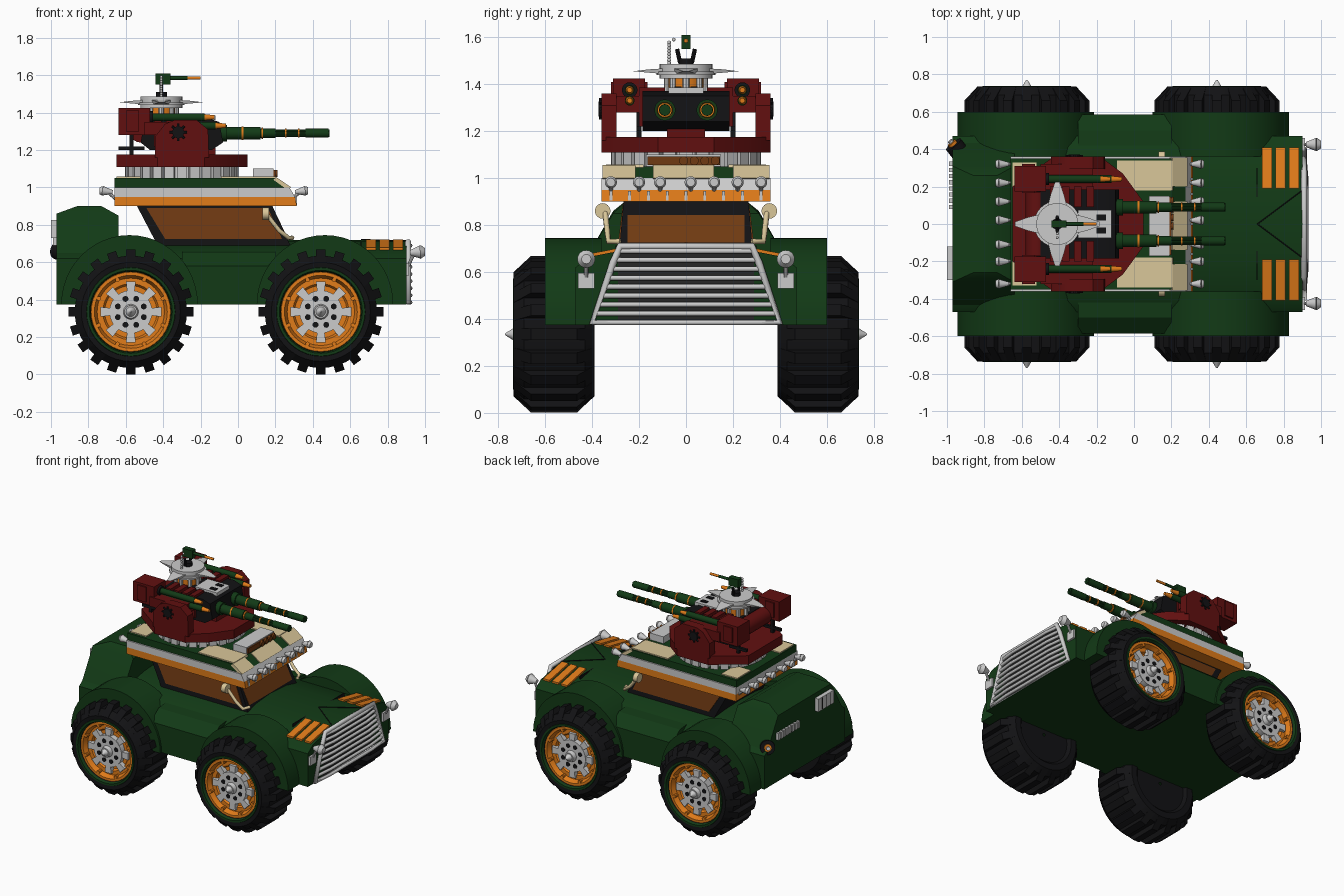
import bpy, bmesh
from math import sin, cos, pi
from mathutils import Vector, Matrix

if "Cube" in bpy.data.objects:
    bpy.data.objects.remove(bpy.data.objects["Cube"])

COL = dict(green=(.006, .042, .008), red=(.12, .005, .005), orange=(.75, .2, .01), brown=(.16, .042, .006),
           black=(.006, .006, .007), beige=(.7, .57, .32), dark=(.02, .02, .02))
MAT = {}
for k, c in COL.items():
    MAT[k] = bpy.data.materials.new(k)
    MAT[k].diffuse_color = (*c, 1)

def finish(name, bm, mat):
    bmesh.ops.recalc_face_normals(bm, faces=bm.faces)
    me = bpy.data.meshes.new(name)
    bm.to_mesh(me)
    bm.free()
    if mat:
        me.materials.append(MAT[mat])
    ob = bpy.data.objects.new(name, me)
    bpy.context.collection.objects.link(ob)
    return ob

def hull(name, pts, mat=None):
    bm = bmesh.new()
    for p in pts:
        bm.verts.new(p)
    r = bmesh.ops.convex_hull(bm, input=bm.verts)
    bmesh.ops.delete(bm, geom=[v for v in bm.verts if not v.link_faces], context='VERTS')
    bmesh.ops.dissolve_limit(bm, angle_limit=.005, verts=bm.verts, edges=bm.edges)
    return finish(name, bm, mat)

def box(name, x, y, z, mat=None):
    return hull(name, [(a, b, c) for a in x for b in y for c in z], mat)

def prism_y(name, xz, y0, y1, mat=None):
    return hull(name, [(x, y, z) for x, z in xz for y in (y0, y1)], mat)

def prism_z(name, xy, z0, z1, mat=None):
    return hull(name, [(x, y * s, z) for x, y in xy for s in (1, -1) for z in (z0, z1)], mat)

def rod(name, a, b, r, mat=None, r2=None, n=18):
    a, b = Vector(a), Vector(b)
    bm = bmesh.new()
    M = Matrix.Translation((a + b) / 2) @ (b - a).to_track_quat('Z', 'Y').to_matrix().to_4x4()
    bmesh.ops.create_cone(bm, cap_ends=True, segments=n, radius1=r, radius2=r if r2 is None else r2,
                          depth=(b - a).length, matrix=M)
    return finish(name, bm, mat)

def ball(name, c, r, mat=None):
    bm = bmesh.new()
    bmesh.ops.create_uvsphere(bm, u_segments=12, v_segments=8, radius=r, matrix=Matrix.Translation(c))
    return finish(name, bm, mat)

def pipe(name, pts, r, mat=None, closed=False):
    cu = bpy.data.curves.new(name, 'CURVE')
    cu.dimensions, cu.bevel_depth, cu.bevel_resolution, cu.use_fill_caps = '3D', r, 2, True
    sp = cu.splines.new('POLY')
    sp.points.add(len(pts) - 1)
    for p, q in zip(sp.points, pts):
        p.co = (*q, 1)
    sp.use_cyclic_u = closed
    if mat:
        cu.materials.append(MAT[mat])
    ob = bpy.data.objects.new(name, cu)
    bpy.context.collection.objects.link(ob)

def lathe(name, prof, cx, cz, s, mat=None, n=40):
    bm = bmesh.new()
    rings = [[bm.verts.new((cx + r * cos(2 * pi * i / n), s * y, cz + r * sin(2 * pi * i / n))) for i in range(n)]
             for y, r in prof]
    for A, B in zip(rings, rings[1:]):
        for i in range(n):
            j = (i + 1) % n
            bm.faces.new((A[i], A[j], B[j], B[i]))
    return finish(name, bm, mat)

# Wheels and fenders
R, CZ = .335, .335
for cx in (-.573, .443):
    for s in (1, -1):
        lathe("tyre", [(.41, .01), (.41, .2), (.39, .22), (.39, .265), (.43, .3), (.69, .3), (.735, .265),
                       (.73, .22), (.69, .21)], cx, CZ, s, "black")
        lathe("tyre_ring", [(.72, .215), (.737, .222), (.737, .236), (.72, .242)], cx, CZ, s, "green")
        lathe("rim", [(.68, .222), (.715, .212), (.715, .195), (.68, .18), (.68, .15), (.665, .14), (.665, .01)],
              cx, CZ, s, "orange")
        rod("hub", (cx, s * .66, CZ), (cx, s * .705, CZ), .115, n=24)
        rod("hub_cap", (cx, s * .7, CZ), (cx, s * .735, CZ), .042, r2=.034)
        rod("hub_tip", (cx, s * .735, CZ), (cx, s * .77, CZ), .026, r2=.004)
        P = lambda r, t, y: (cx + r * cos(t), s * y, CZ + r * sin(t))
        for i in range(8):
            t = i * pi / 4
            hull("hub_spoke", [P(r, t + d * w, y) for r, w in ((.08, .2), (.165, .16)) for d in (1, -1)
                               for y in (.66, .7)])
            rod("hub_hole", P(.075, t + pi / 8, .7), P(.075, t + pi / 8, .708), .016, "black", n=10)
            rod("rim_bolt", P(.185, t + pi / 8, .68), P(.185, t + pi / 8, .715), .012, "orange", n=8)
        for i in range(20):
            t = i * pi / 10
            hull("tyre_lug", [P(r, t + d * w, y) for r, w, ys in ((.265, .095, (.39, .735)), (R, .075, (.465, .66)))
                              for d in (1, -1) for y in ys], "black")
for cx in (-.58, .465):
    for s in (1, -1):
        prism_y("fender", [(cx + .365 * cos(i * pi / 24), .375 + .37 * sin(i * pi / 24)) for i in range(25)],
                s * .36, s * .6, "green")

# Body hull, hood, rear hump, side skirts
cross = [(.47, .375), (.47, .62), (.41, .665), (.18, .71), (0, .72)]
hull("body", [(x, s * y, z) for x in (-.97, .9) for y, z in cross for s in (1, -1)], "green")
hump = [(-.97, .46, .6), (-.97, .31, .86), (-.86, .26, .9), (-.73, .26, .9), (-.64, .31, .85), (-.64, .46, .6)]
hull("rear_hump", [(x, s * y, z) for x, y, z in hump for s in (1, -1)], "green")
for s in (1, -1):
    hull("side_skirt", [(x, s * y, z) for x in (-.3, .2)
                        for y, z in ((.4, .375), (.585, .375), (.585, .58), (.5, .65), (.4, .66))], "green")
    pipe("hood_seam", [(.66, 0, .722), (.9, s * .18, .712)], .003, "black")
    for i in range(3):
        x = .685 + i * .072
        hull("hood_vent", [(x + dx, s * y, z + h) for dx in (0, .052) for y, z in ((.19, .705), (.41, .662))
                           for h in (0, .016)], "orange")
box("hood_line", (.655, .661), (-.3, .3), (.69, .712), "black")

# Grille
half = [(.4, .385), (.31, .64), (.28, .71)]
pipe("grille_frame", [(.91, y, z) for y, z in half] + [(.91, -y, z) for y, z in half[::-1]], .016, closed=True)
box("grille_back", (.895, .903), (-.29, .29), (.39, .7), "dark")
for i in range(9):
    z = .385 + i * .038
    y = .4 - (z - .385) * .35
    pipe("grille_bar", [(.908, -y, z), (.922, -y * .6, z), (.922, y * .6, z), (.908, y, z)], .011)

# Headlamps and mirrors
for s in (1, -1):
    y = s * .425
    box("headlamp_bracket", (.9, .915), (y - .035, y + .035), (.53, .595))
    rod("headlamp_stem", (.91, y, .58), (.94, y, .645), .009, n=8)
    rod("headlamp", (.92, y, .65), (.975, y, .655), .014, r2=.036)
    rod("headlamp_lens", (.975, y, .655), (1, y, .655), .038, r2=.02)
    pipe("mirror_arm", [(.29, s * .28, .73), (.27, s * .33, .73), (.22, s * .335, .77), (.15, s * .345, .86)],
         .012, "beige")
    rod("mirror", (.13, s * .355, .86), (.165, s * .355, .86), .033, "beige")

# Rear fittings
box("rear_grid", (-1, -.96), (-.3, -.12), (.73, .825))
for i in range(1, 4):
    box("grid_line", (-1.001, -.99), (-.303 + i * .045, -.297 + i * .045), (.735, .82), "dark")
for i in range(8):
    y = .08 + i * .033
    box("rear_vent", (-.99, -.96), (y, y + .022), (.69, .74))
rod("fuel_port", (-.93, .38, .65), (-.965, .425, .665), .05, "black")
rod("fuel_cap", (-.95, .405, .66), (-.975, .435, .668), .026, "orange")
rod("fuel_knob", (-.97, .43, .665), (-.985, .445, .67), .014, n=10)

# Cabin with windows
cab = lambda e, x0, x1, x2, x3, z0, z1: [(x, s * y, z) for x, y, z in
      ((x0, .285 + e, z0), (x1, .285 + e, z0), (x2, .265 + e, z1), (x3, .265 + e, z1)) for s in (1, -1)]
hull("cabin_frame", cab(0, -.43, .28, .18, -.545, .69, .91), "black")
hull("side_windows", cab(.004, -.39, .235, .16, -.49, .725, .89), "brown")
hull("windscreen", [(x, y, z) for x, z in ((.268, .725), (.19, .885), (.1, .8)) for y in (-.25, .25)], "brown")

# Roof bands and panels
band = lambda n, x0, x1, z0, z1, m, y=.36: prism_y(n, [(-.66, z0), (x0, z0), (x1, z1), (-.66, z1)], -y, y, m)
band("roof_orange_band", .315, .305, .9, .95, "orange")
band("roof_grey_band", .305, .275, .95, 1.0, None)
band("roof_top", .275, .2, 1.0, 1.05, "green", .35)
for i in range(9):
    y = -.32 + i * .08
    box("band_gap", (.3, .316), (y - .006, y + .006), (.905, .945))
for a, b in ((-.355, -.215), (-.14, .12), (.2, .355)):
    hull("front_armour", [(x, y, z) for x, z in ((.285, 1.0), (.205, 1.055), (.19, 1.04), (.26, .99))
                          for y in (a, b)], "beige")
for s in (1, -1):
    prism_y("roof_hatch", [(-.09, 1.04), (.21, 1.04), (.205, 1.058), (-.09, 1.058)], s * .18, s * .34, "beige")
    box("rear_roof_panel", (-.65, -.52), (s * .17, s * .33), (1.04, 1.058), "beige")
box("roof_crate", (.08, .19), (-.17, .15), (1.05, 1.1))
box("crate_front", (.185, .2), (-.165, .145), (1.055, 1.092), "brown")
for i in range(4):
    rod("crate_tube", (.19, -.01 + i * .045, 1.074), (.212, -.01 + i * .045, 1.074), .019, "brown")

# Roof lamps, front and rear
for y in (-.32, -.2, -.11, .02, .12, .22, .32):
    for x, d in ((.29, 1), (-.655, -1)):
        rod("roof_lamp_stem", (x, y, .94), (x + .035 * d, y, .97), .009, n=8)
        rod("roof_lamp", (x + .015 * d, y, .975), (x + .07 * d, y, .982), .01, r2=.026)
        rod("roof_lamp_lens", (x + .07 * d, y, .982), (x + .085 * d, y, .982), .026, r2=.018)

# Turret base
rod("turret_ring", (-.3, 0, 1.04), (-.3, 0, 1.12), .27, n=32)
for i in range(28):
    t = i * pi / 14
    hull("ring_block", [(-.3 + r * cos(t + d), r * 1.05 * sin(t + d), z) for r in (.2, .305) for d in (-.085, .085)
                        for z in (1.04, 1.115)])
prism_z("turret_plate", [(-.65, .2), (-.47, .32), (-.43, .36), (-.18, .36), (-.06, .27), (.05, .12)], 1.11, 1.175, "red")
box("turret_pedestal", (-.42, -.12), (-.08, .08), (1.17, 1.21), "red")

# Turret arms and rocket boxes
arm = [(-.445, 1.16), (-.445, 1.27), (-.39, 1.34), (-.34, 1.36), (-.22, 1.36), (-.16, 1.31), (-.155, 1.16)]
for s in (1, -1):
    prism_y("turret_arm", arm, s * .295, s * .36, "red")
    box("arm_bridge", (-.5, -.22), (s * .18, s * .32), (1.28, 1.35), "red")
    rod("arm_disc", (-.32, s * .355, 1.295), (-.32, s * .372, 1.295), .032, "black")
    for i in range(8):
        t = i * pi / 4
        rod("arm_disc_tooth", (-.32, s * .364, 1.295), (-.32 + .046 * cos(t), s * .364, 1.295 + .046 * sin(t)),
            .007, "black", n=6)
    box("rocket_box", (-.64, -.47), (s * .175, s * .31), (1.28, 1.425), "red")
    box("rocket_box_lid", (-.6, -.53), (s * .165, s * .32), (1.3, 1.41), "red")
    box("rear_bracket", (-.64, -.5), (s * .19, s * .21), (1.2, 1.22), "black")
    box("rear_bracket_post", (-.58, -.56), (s * .19, s * .21), (1.17, 1.29), "black")
    for z, x in ((1.375, -.18), (1.33, -.12)):
        rod("rocket_tube", (-.48, s * .24, z), (x, s * .24, z), .021, "green")
        rod("rocket_collar", (-.475, s * .24, z), (-.455, s * .24, z), .033, "black")
        rod("rocket_tip", (x, s * .24, z), (x + .055, s * .24, z), .017, "orange", r2=.011)

# Gun housing and twin barrels
prism_y("gun_housing", [(-.52, 1.24), (-.47, 1.2), (-.14, 1.2), (-.08, 1.24), (-.1, 1.35), (-.16, 1.37), (-.5, 1.36)],
        -.185, .185, "black")
rod("rear_drum", (-.52, -.17, 1.3), (-.52, .17, 1.3), .06, "red")
box("top_panel", (-.3, -.12), (-.075, .075), (1.36, 1.385))
for s in (1, -1):
    box("top_panel_slot", (-.2, -.15), (s * .02, s * .05), (1.38, 1.39), "black")
    for i in range(4):
        box("housing_rib", (-.45 + i * .065, -.41 + i * .065), (s * .09, s * .2), (1.22, 1.385), "red")
    y, z = s * .09, 1.29
    rod("gun_mount", (-.1, y, z), (-.06, y, z), .045, "green")
    for x0, x1, r in ((-.07, .12, .034), (.12, .2, .025), (.36, .485, .024)):
        rod("barrel_sleeve", (x0, y, z), (x1, y, z), r, "green")
    for i in range(6):
        t = i * pi / 3
        a, b = y + .014 * cos(t), z + .014 * sin(t)
        rod("barrel", (.18, a, b), (.49, a, b), .008, "green", n=8)
    for x, r in ((.02, .036), (.125, .031), (.25, .024), (.32, .024)):
        rod("barrel_band", (x, y, z), (x + .009, y, z), r, "orange")

# Radar disc
cx = -.41
rod("radar_neck", (cx, 0, 1.35), (cx, 0, 1.43), .075, "orange", n=24)
for i in range(8):
    t = i * pi / 4
    rod("neck_post", (cx + .08 * cos(t), .08 * sin(t), 1.36), (cx + .08 * cos(t), .08 * sin(t), 1.43), .014, n=8)
rod("radar_disc", (cx, 0, 1.425), (cx, 0, 1.485), .112, n=32)
rod("radar_rim", (cx, 0, 1.44), (cx, 0, 1.455), .125, n=32)
for i in range(4):
    t = i * pi / 2
    hull("radar_fin", [(cx + r * cos(t) - w * sin(t), r * sin(t) + w * cos(t), 1.455 + h) for r, w, h in
                       ((.08, .055, .013), (.08, -.055, .013), (.08, .05, -.013), (.08, -.05, -.013),
                        (.16, .035, .008), (.16, -.035, .008), (.225, .012, 0), (.225, -.012, 0))])

# Small top gun with ammunition belt
rod("gun_post", (cx, 0, 1.48), (cx, 0, 1.51), .03, "black")
for s in (1, -1):
    rod("gun_leg", (cx, s * .025, 1.49), (cx, s * .038, 1.55), .009, "black", n=8)
box("small_gun", (cx - .03, cx + .05), (-.02, .02), (1.55, 1.61), "green")
rod("small_gun_barrel", (cx, 0, 1.585), (-.27, 0, 1.585), .01, "green", n=12)
rod("small_gun_tip", (-.27, 0, 1.585), (-.2, 0, 1.585), .009, "orange", n=12)
for i in range(9):
    ball("belt_round", (cx, -.072 + (.02 if i == 8 else 0), 1.49 + i * .0125), .008)

# Smooth round parts, keeping hard edges
for o in bpy.context.scene.objects:
    o.select_set(o.type == 'MESH')
    if o.type == 'MESH':
        bpy.context.view_layer.objects.active = o
bpy.ops.object.shade_smooth_by_angle(angle=.53)

for m in bpy.data.materials:
    if m.users and not m.is_grease_pencil:
        m.use_nodes = True
        m.node_tree.nodes["Principled BSDF"].inputs["Base Color"].default_value = m.diffuse_color
